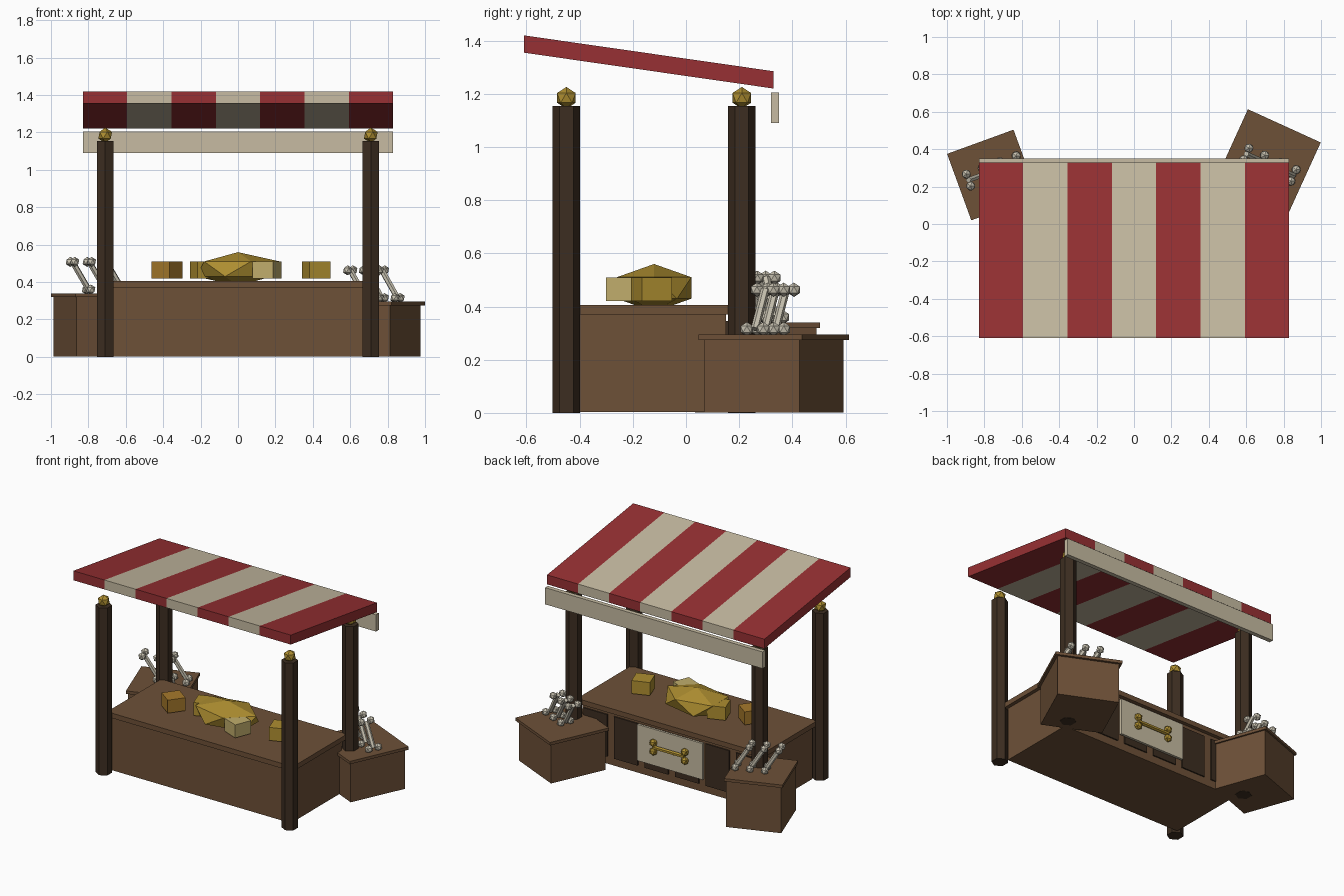
import bpy
import bmesh
from math import radians
from mathutils import Matrix, Vector

cube = bpy.data.objects.get("Cube")
if cube:
    bpy.data.objects.remove(cube, do_unlink=True)


def material(name, r, g, b):
    m = bpy.data.materials.new(name)
    m.use_nodes = True
    m.diffuse_color = (r, g, b, 1)
    node = next(n for n in m.node_tree.nodes if n.type == 'BSDF_PRINCIPLED')
    node.inputs["Base Color"].default_value = (r, g, b, 1)
    return m


RED = material("red cloth", .31, .03, .033)
CREAM = material("cream cloth", .57, .50, .36)
WOOD = material("brown wood", .155, .082, .039)
DARK = material("dark wood", .046, .027, .015)
GOLD = material("gold", .42, .27, .03)
PALE = material("pale gold", .53, .42, .15)
AMBER = material("amber", .38, .19, .025)
BONE = material("bone", .57, .53, .43)


def finish(name, bm, *mats):
    mesh = bpy.data.meshes.new(name)
    bmesh.ops.recalc_face_normals(bm, faces=bm.faces)
    bm.to_mesh(mesh)
    bm.free()
    for m in mats:
        mesh.materials.append(m)
    obj = bpy.data.objects.new(name, mesh)
    bpy.context.collection.objects.link(obj)
    return obj


def box(name, center, size, mat, turn=0):
    bm = bmesh.new()
    place = (Matrix.Translation(center) @ Matrix.Rotation(radians(turn), 4, 'Z')
             @ Matrix.Diagonal((*size, 1)))
    bmesh.ops.create_cube(bm, size=1, matrix=place)
    return finish(name, bm, mat)


def add_ball(bm, center, scale):
    place = Matrix.Translation(center) @ Matrix.Diagonal((*scale, 1))
    bmesh.ops.create_icosphere(bm, subdivisions=1, radius=1, matrix=place)


def add_rod(bm, a, b, radius):
    a, b = Vector(a), Vector(b)
    spin = (b - a).to_track_quat('Z', 'Y').to_matrix().to_4x4()
    bmesh.ops.create_cone(bm, cap_ends=True, segments=6, radius1=radius, radius2=radius,
                          depth=(b - a).length, matrix=Matrix.Translation((a + b) / 2) @ spin)


def bone(name, a, b, side, mat, knob=.027, shaft=.016):
    """Shaft from a to b with a pair of knobs at each end."""
    bm = bmesh.new()
    add_rod(bm, a, b, shaft)
    for end in (Vector(a), Vector(b)):
        for s in (-1, 1):
            add_ball(bm, end + s * Vector(side), [knob] * 3)
    return finish(name, bm, mat)


# Sloped striped canopy
STRIPES, HALF = 7, .83
bm = bmesh.new()
profile = [(-.61, 1.355), (.33, 1.22), (.33, 1.285), (-.61, 1.42)]
rings = [[bm.verts.new((-HALF + 2 * HALF * i / STRIPES, y, z)) for y, z in profile]
         for i in range(STRIPES + 1)]
for i in range(STRIPES):
    for k in range(4):
        j = (k + 1) % 4
        f = bm.faces.new((rings[i][k], rings[i][j], rings[i + 1][j], rings[i + 1][k]))
        f.material_index = i % 2
bm.faces.new(rings[0])
bm.faces.new(rings[-1])
finish("canopy", bm, RED, CREAM)
box("valance", (0, .335, 1.147), (2 * HALF, .03, .115), CREAM)

# Posts with faceted finials
for x, side in ((-.71, "right"), (.71, "left")):
    for y, end in ((-.45, "front"), (.21, "back")):
        bm = bmesh.new()
        bmesh.ops.create_cone(bm, cap_ends=True, segments=6, radius1=.052, radius2=.052,
                              depth=1.155, matrix=Matrix.Translation((x, y, .5775)))
        finish(f"{end}_{side}_post", bm, DARK)
        bm = bmesh.new()
        add_ball(bm, (x, y, 1.185), [.041] * 3)
        finish(f"{end}_{side}_finial", bm, GOLD)

# Counter with back panels
box("counter_body", (0, -.125, .188), (1.37, .55, .37), WOOD)
box("counter_top", (0, -.12, .388), (1.42, .59, .034), WOOD)
for i in range(6):
    box(f"back_panel_{i + 1}", ((i - 2.5) * .233, .154, .2), (.18, .009, .29), DARK)

# Sign with a gold bone
box("sign", (0, .168, .225), (.5, .016, .25), CREAM)
bone("sign_bone", (-.12, .185, .23), (.12, .185, .23), (0, 0, .03), GOLD, .028, .014)


# Side crates, each with three leaning bones
def crate(side, center, turn, body, lid, height, first, step):
    x, y = center
    box(f"{side}_crate", (x, y, (height - .02) / 2 + .002), (body, body, height - .02), WOOD, turn)
    box(f"{side}_crate_lid", (x, y, height - .01), (lid, lid, .02), WOOD, turn)
    spin = Matrix.Rotation(radians(turn), 3, 'Z')
    pair = spin @ Vector((0, .034, 0))
    for i in range(3):
        top = Vector((*first, height + .168)) + spin @ Vector((step * i, 0, 0))
        foot = top + spin @ Vector((.092, 0, -.148))
        bone(f"{side}_crate_bone_{i + 1}", foot, top, pair, BONE)


crate("left", (.715, .33), -24.5, .395, .428, .295, (.60, .375), .093)
crate("right", (-.757, .262), 20, .356, .378, .34, (-.885, .235), .096)

# Gold heap and blocks on the counter
bm = bmesh.new()
add_ball(bm, (0, -.12, .47), (.25, .165, .09))
finish("gold_heap", bm, GOLD)
box("gold_block", (.418, -.13, .465), (.12, .12, .09), GOLD, 20)
box("amber_block", (-.38, -.16, .465), (.118, .118, .09), AMBER, -36)
box("pale_block", (.155, -.222, .465), (.12, .12, .09), PALE, -22)
box("buried_block", (-.18, -.1, .465), (.12, .12, .09), GOLD, 20)
